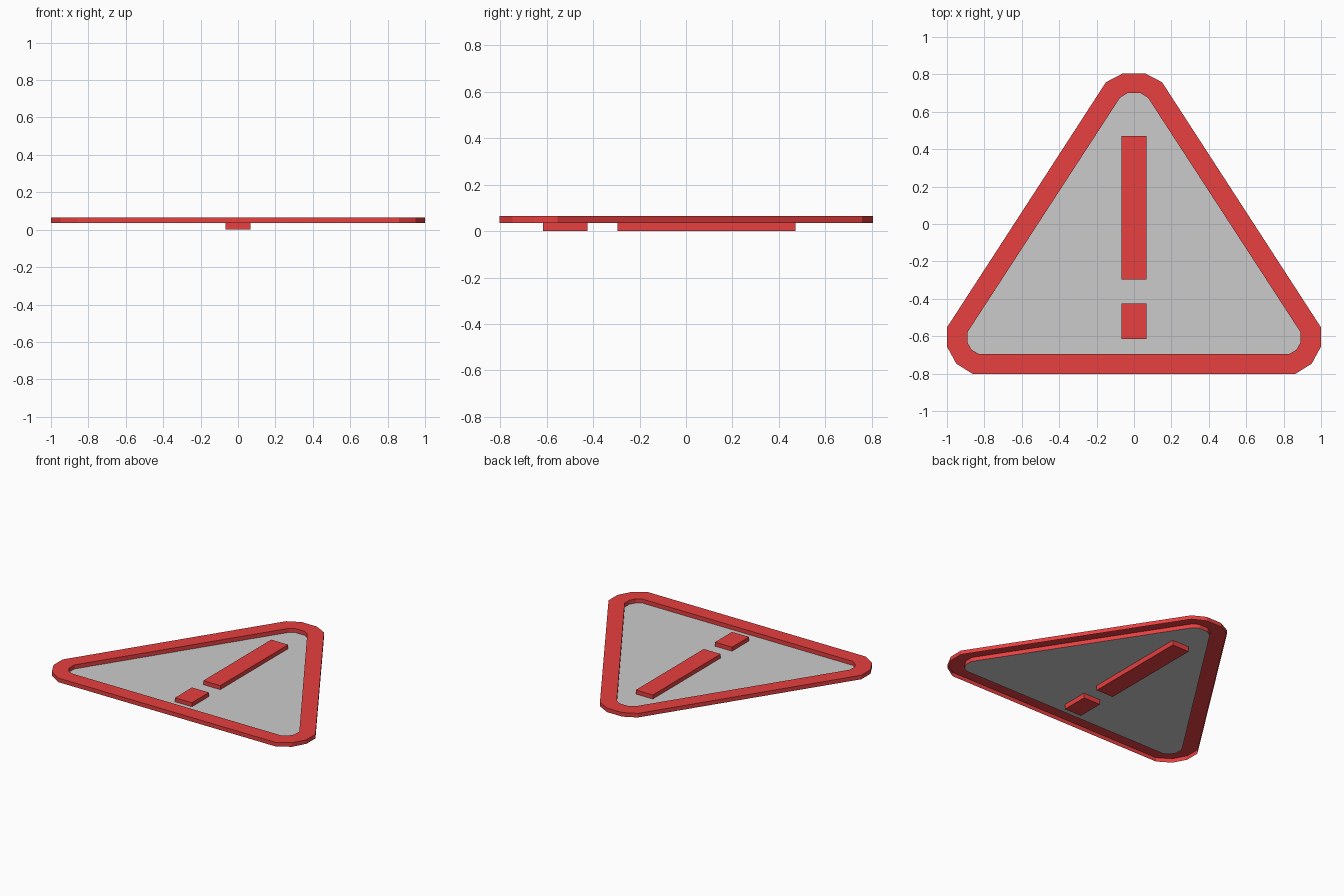
import bpy, bmesh

if "Cube" in bpy.data.objects:
    bpy.data.objects.remove(bpy.data.objects["Cube"])

red = bpy.data.materials.new("sign_red")
red.diffuse_color = (0.8, 0.05, 0.05, 1)
red.use_nodes = True
red.node_tree.nodes["Principled BSDF"].inputs["Base Color"].default_value = red.diffuse_color

PANEL_Z, TOP_Z = 0.035, 0.064


def mirrored(half):
    """Close a right-hand half outline by mirroring it over x = 0."""
    return half + [(-x, y) for x, y in reversed(half)]


def finish(name, bm, mat=None):
    me = bpy.data.meshes.new(name)
    bm.to_mesh(me)
    bm.free()
    ob = bpy.data.objects.new(name, me)
    bpy.context.collection.objects.link(ob)
    if mat:
        me.materials.append(mat)
    return ob


# Outlines, right half from apex down to base
outer = mirrored([(0.06, 0.805), (0.15, 0.758), (1.0, -0.553), (1.0, -0.655),
                  (0.95, -0.747), (0.86, -0.803)])
inner = mirrored([(0.035, 0.70), (0.075, 0.675), (0.89, -0.578), (0.89, -0.635),
                  (0.868, -0.673), (0.83, -0.695)])

# Raised border: top ring with outer and inner walls, open underneath
bm = bmesh.new()
loops = [[bm.verts.new((x, y, z)) for x, y in pts]
         for pts, z in ((outer, PANEL_Z), (outer, TOP_Z),
                        (inner, TOP_Z), (inner, PANEL_Z))]
n = len(outer)
for a, b in zip(loops, loops[1:]):
    for i in range(n):
        j = (i + 1) % n
        bm.faces.new((a[j], a[i], b[i], b[j]))
bm.normal_update()
if sum(f.normal.z for f in bm.faces) < 0:
    bmesh.ops.reverse_faces(bm, faces=bm.faces[:])
finish("border", bm, red)

# Thin grey panel filling the border
bm = bmesh.new()
face = bm.faces.new([bm.verts.new((x, y, PANEL_Z)) for x, y in inner])
face.normal_update()
if face.normal.z < 0:
    face.normal_flip()
finish("panel", bm)


# Warning mark: two bars standing out on both sides of the panel
def bar(name, y0, y1):
    bm = bmesh.new()
    bmesh.ops.create_cube(bm, size=1)
    for v in bm.verts:
        v.co = (v.co.x * 0.134, (y0 + y1) / 2 + v.co.y * (y1 - y0),
                (v.co.z + 0.5) * TOP_Z)
    finish(name, bm, red)


bar("mark_long_bar", -0.296, 0.471)
bar("mark_dot", -0.616, -0.424)
